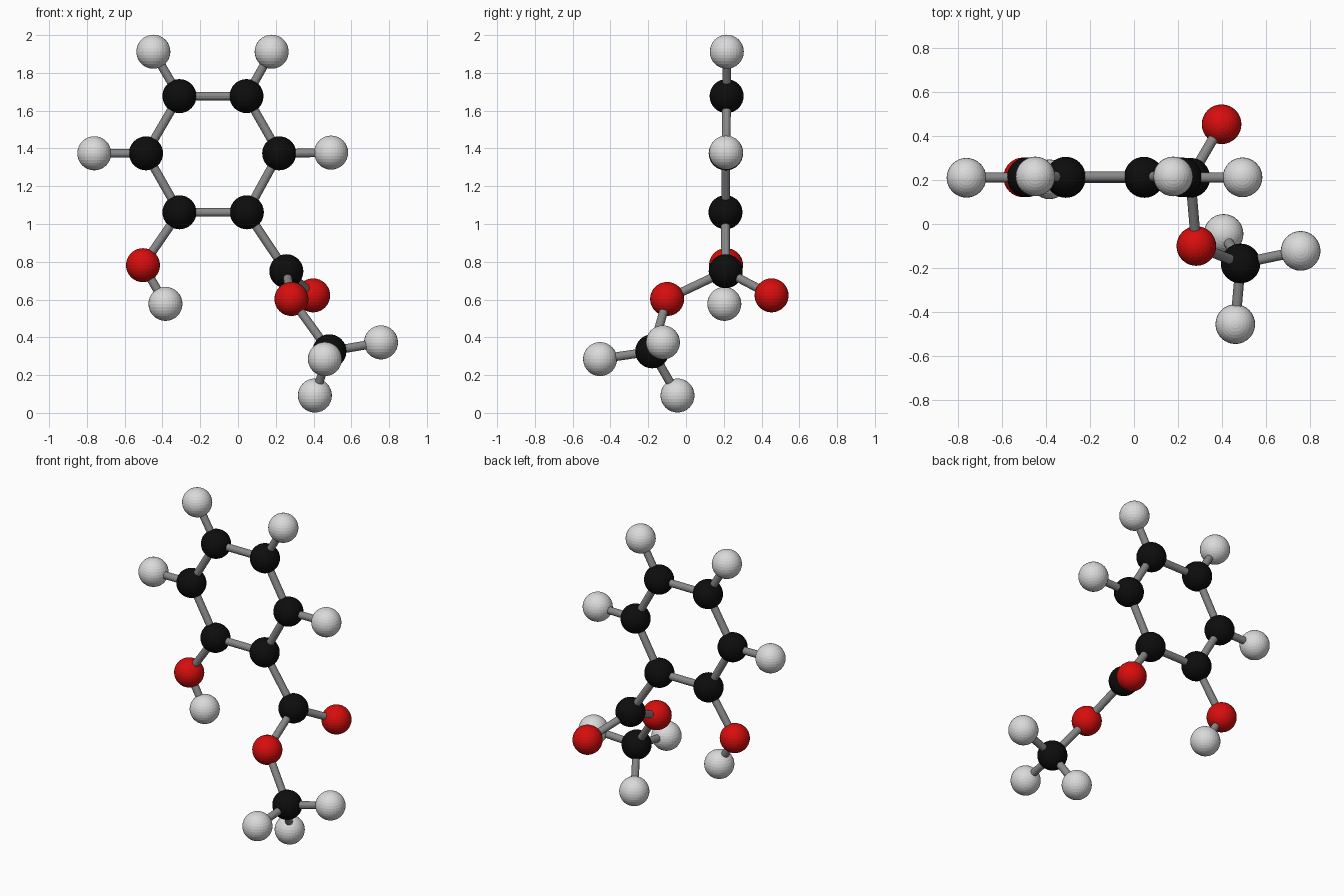
import bpy
from mathutils import Vector

if "Cube" in bpy.data.objects:
    bpy.data.objects.remove(bpy.data.objects["Cube"])


def material(name, rgb):
    m = bpy.data.materials.new(name)
    m.diffuse_color = (*rgb, 1)
    m.use_nodes = True
    m.node_tree.nodes["Principled BSDF"].inputs["Base Color"].default_value = m.diffuse_color
    return m


black = material("carbon black", (0.004, 0.004, 0.004))
red = material("oxygen red", (0.68, 0.004, 0.004))
white = material("hydrogen white", (0.70, 0.70, 0.70))
grey = material("bond grey", (0.25, 0.25, 0.25))

# Atom centres: name -> (material, position)
atoms = {
    "ring_carbon_1": (black, (-0.31, 0.215, 1.677)),
    "ring_carbon_2": (black, (0.045, 0.215, 1.677)),
    "ring_carbon_3": (black, (0.218, 0.212, 1.374)),
    "ring_carbon_4": (black, (0.047, 0.209, 1.062)),
    "ring_carbon_5": (black, (-0.31, 0.209, 1.062)),
    "ring_carbon_6": (black, (-0.487, 0.212, 1.374)),
    "ring_hydrogen_1": (white, (-0.448, 0.216, 1.912)),
    "ring_hydrogen_2": (white, (0.178, 0.216, 1.912)),
    "ring_hydrogen_3": (white, (0.493, 0.212, 1.378)),
    "ring_hydrogen_6": (white, (-0.761, 0.21, 1.374)),
    "hydroxyl_oxygen": (red, (-0.503, 0.212, 0.782)),
    "hydroxyl_hydrogen": (white, (-0.384, 0.203, 0.577)),
    "ester_carbon": (black, (0.256, 0.21, 0.75)),
    "double_oxygen": (red, (0.398, 0.453, 0.622)),
    "ester_oxygen": (red, (0.283, -0.1, 0.603)),
    "methyl_carbon": (black, (0.484, -0.179, 0.326)),
    "methyl_hydrogen_1": (white, (0.757, -0.122, 0.373)),
    "methyl_hydrogen_2": (white, (0.46, -0.455, 0.285)),
    "methyl_hydrogen_3": (white, (0.407, -0.045, 0.092)),
}

# Atoms as balls
for name, (mat, pos) in atoms.items():
    bpy.ops.mesh.primitive_uv_sphere_add(
        segments=32, ring_count=16, radius=0.09, location=pos)
    ob = bpy.context.object
    ob.name = name
    ob.data.materials.append(mat)


# Bonds as rods between two atoms
def bond(a, b):
    p, q = Vector(atoms[a][1]), Vector(atoms[b][1])
    d = q - p
    bpy.ops.mesh.primitive_cylinder_add(
        vertices=16, radius=0.023, depth=d.length, location=(p + q) / 2,
        rotation=d.to_track_quat("Z", "Y").to_euler())
    ob = bpy.context.object
    ob.name = "bond_" + a + "_to_" + b
    ob.data.materials.append(grey)


for i in range(1, 7):
    bond(f"ring_carbon_{i}", f"ring_carbon_{i % 6 + 1}")
for i in (1, 2, 3, 6):
    bond(f"ring_carbon_{i}", f"ring_hydrogen_{i}")
for i in (1, 2, 3):
    bond("methyl_carbon", f"methyl_hydrogen_{i}")
bond("ring_carbon_5", "hydroxyl_oxygen")
bond("hydroxyl_oxygen", "hydroxyl_hydrogen")
bond("ring_carbon_4", "ester_carbon")
bond("ester_carbon", "double_oxygen")
bond("ester_carbon", "ester_oxygen")
bond("ester_oxygen", "methyl_carbon")
